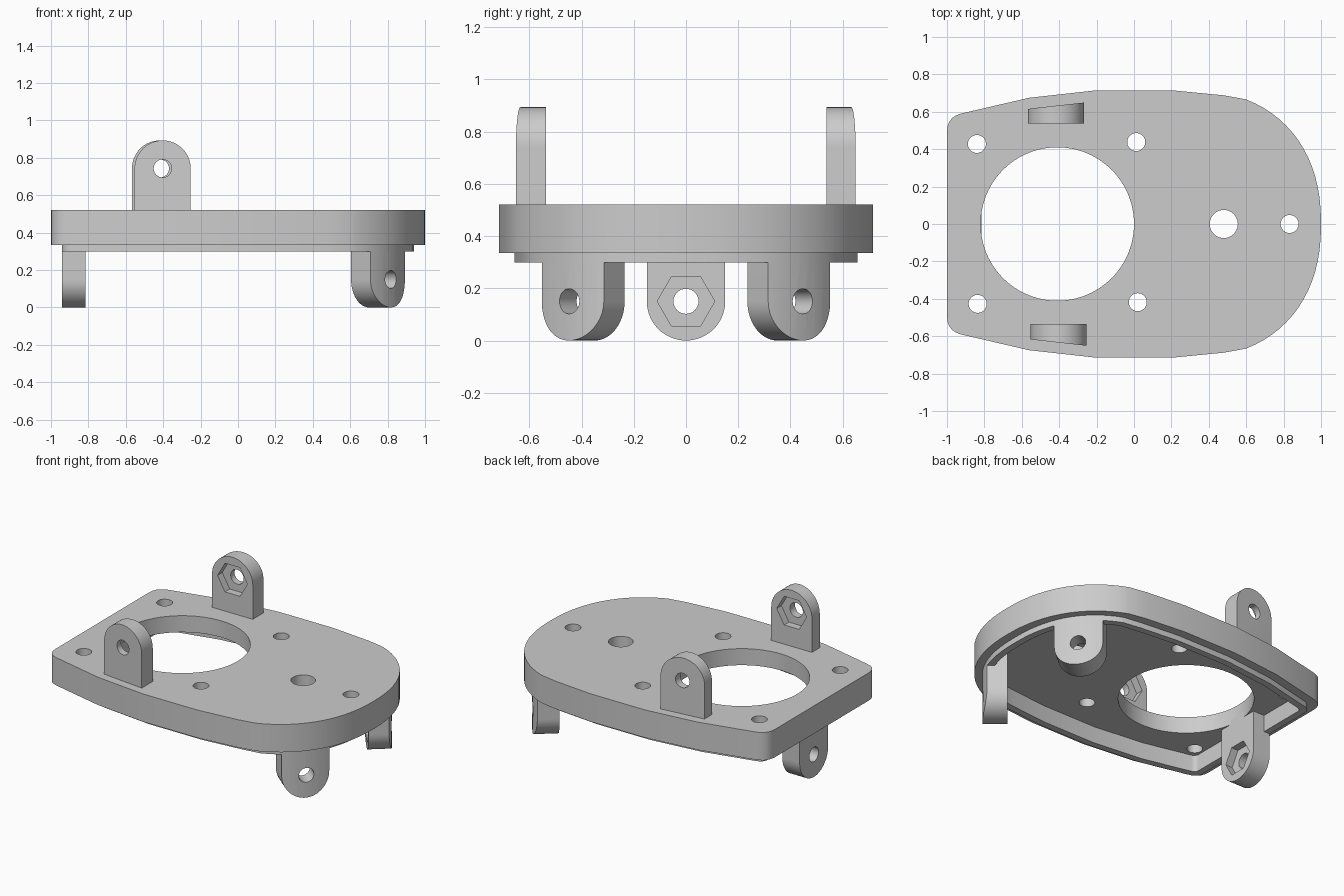
import bpy, math
from mathutils import Vector, Matrix

if "Cube" in bpy.data.objects:
    bpy.data.objects.remove(bpy.data.objects["Cube"])

TOP, LEDGE, RIM, FLOOR = 0.52, 0.335, 0.298, 0.41

grey = bpy.data.materials.new("plain grey")
grey.use_nodes = True
grey.diffuse_color = (0.604, 0.604, 0.604, 1)
grey.node_tree.nodes["Principled BSDF"].inputs["Base Color"].default_value = (0.604, 0.604, 0.604, 1)


def prism(name, pts, z0, z1, matrix=Matrix()):
    """Counter-clockwise outline extruded from z0 to z1."""
    n = len(pts)
    verts = [matrix @ Vector((p[0], p[1], z)) for z in (z0, z1) for p in pts]
    faces = [list(range(n))[::-1], list(range(n, 2 * n))]
    faces += [(i, (i + 1) % n, (i + 1) % n + n, i + n) for i in range(n)]
    mesh = bpy.data.meshes.new(name)
    mesh.from_pydata(verts, [], faces)
    mesh.materials.append(grey)
    obj = bpy.data.objects.new(name, mesh)
    bpy.context.collection.objects.link(obj)
    return obj


def ring(x, y, r, n=48):
    return [(x + r * math.cos(math.tau * i / n), y + r * math.sin(math.tau * i / n)) for i in range(n)]


def combine(obj, tool, operation):
    bpy.context.view_layer.objects.active = obj
    mod = obj.modifiers.new(operation.lower(), 'BOOLEAN')
    mod.operation, mod.solver, mod.object = operation, 'EXACT', tool
    bpy.ops.object.modifier_apply(modifier=mod.name)
    bpy.data.objects.remove(tool)


def smooth(obj):
    bpy.ops.object.select_all(action='DESELECT')
    obj.select_set(True)
    bpy.context.view_layer.objects.active = obj
    bpy.ops.object.shade_smooth_by_angle(angle=math.radians(30))


def plate_outline(d, r, fullness):
    """Plate edge moved inwards by d, with its two blunt corners rounded over length r."""
    # Round end at +x, tapered sides, blunt end at -x
    half = []
    for i in range(1, 20):
        a = math.pi / 2 * i / 20
        x = 0.3 + 0.7 * math.cos(a) ** (2 / fullness)
        if x > 0.57:
            half.append((x, 0.715 * math.sin(a) ** (2 / fullness)))
    half += [(0.48, 0.688), (0.2, 0.715), (-0.2, 0.715), (-0.56, 0.675), (-1, 0.573)]
    pts = [Vector(p) for p in half + [(x, -y) for x, y in reversed(half)] + [(1, 0)]]
    moved = []
    for i, b in enumerate(pts):
        e = (b - pts[i - 1]).normalized()
        f = (pts[(i + 1) % len(pts)] - b).normalized()
        n1, n2 = Vector((-e.y, e.x)), Vector((-f.y, f.x))
        moved.append(b + (n1 + n2) * d / (1 + n1.dot(n2)))
    out = []
    for i, b in enumerate(moved):
        if b.x > -0.8:
            out.append(b)
            continue
        p = b + (moved[i - 1] - b).normalized() * r
        q = b + (moved[i + 1] - b).normalized() * r
        for t in (0, 0.2, 0.4, 0.6, 0.8, 1):
            out.append(p * (1 - t) ** 2 + b * 2 * t * (1 - t) + q * t * t)
    return out


lip_outline = plate_outline(0.058, 0.05, 2.35)

# Plate with hanging lip and shallow well underneath
plate = prism("base_plate", plate_outline(0, 0.08, 2.25), LEDGE, TOP)
combine(plate, prism("lip", lip_outline, RIM, LEDGE + 0.1), 'UNION')
combine(plate, prism("well", plate_outline(0.102, 0.03, 2.35), RIM - 0.1, FLOOR), 'DIFFERENCE')

# Openings through the plate
holes = [(-0.41, 0, 0.41), (0.48, 0, 0.075), (0.832, 0, 0.048)]
holes += [(x, y, 0.048) for x, y in
          ((-0.84, 0.428), (0.012, 0.438), (-0.836, -0.427), (0.02, -0.418))]
for x, y, r in holes:
    combine(plate, prism("hole", ring(x, y, r, 96 if r > 0.2 else 40), 0, 1), 'DIFFERENCE')
smooth(plate)


def lug(name, x, y, degrees, up):
    """Rounded lug: (x, y) is the middle of its inner face, degrees its outward direction."""
    a = math.radians(degrees)
    out = Vector((math.cos(a), math.sin(a), 0))
    side = Vector((0, 0, 1)).cross(out)
    eye = 0.743 if up else 0.15
    frame = Matrix((side, Vector((0, 0, 1)), out)).transposed().to_4x4()
    frame.translation = (x, y, eye)
    arc = [(0.15 * math.cos(math.pi * i / 32), 0.15 * math.sin(math.pi * i / 32)) for i in range(33)]
    if up:
        pts = arc + [(-0.15, TOP - 0.05 - eye), (0.15, TOP - 0.05 - eye)]
    else:
        pts = [(-u, -v) for u, v in arc] + [(0.15, FLOOR + 0.03 - eye), (-0.15, FLOOR + 0.03 - eye)]
    obj = prism(name, pts, 0, 0.3, frame)
    # Outer face follows the lip outline
    combine(obj, prism("trim", lip_outline, -0.1, 1), 'INTERSECT')
    # Bolt hole and hexagonal nut pocket on the inner face
    combine(obj, prism("bolt", ring(0, 0, 0.048, 32), -0.1, 0.4, frame), 'DIFFERENCE')
    combine(obj, prism("nut", ring(0, 0, 0.11, 6), -0.1, 0.05, frame), 'DIFFERENCE')
    smooth(obj)


# Two upper lugs, three lower lugs
lug("upper_lug_back", -0.417, 0.537, 90, True)
lug("upper_lug_front", -0.403, -0.535, -90, True)
lug("lower_lug_end", -0.815, 0, 180, False)
for label, s in (("back", 1), ("front", -1)):
    lug("lower_lug_" + label, 0.701, 0.35 * s, 40 * s, False)
